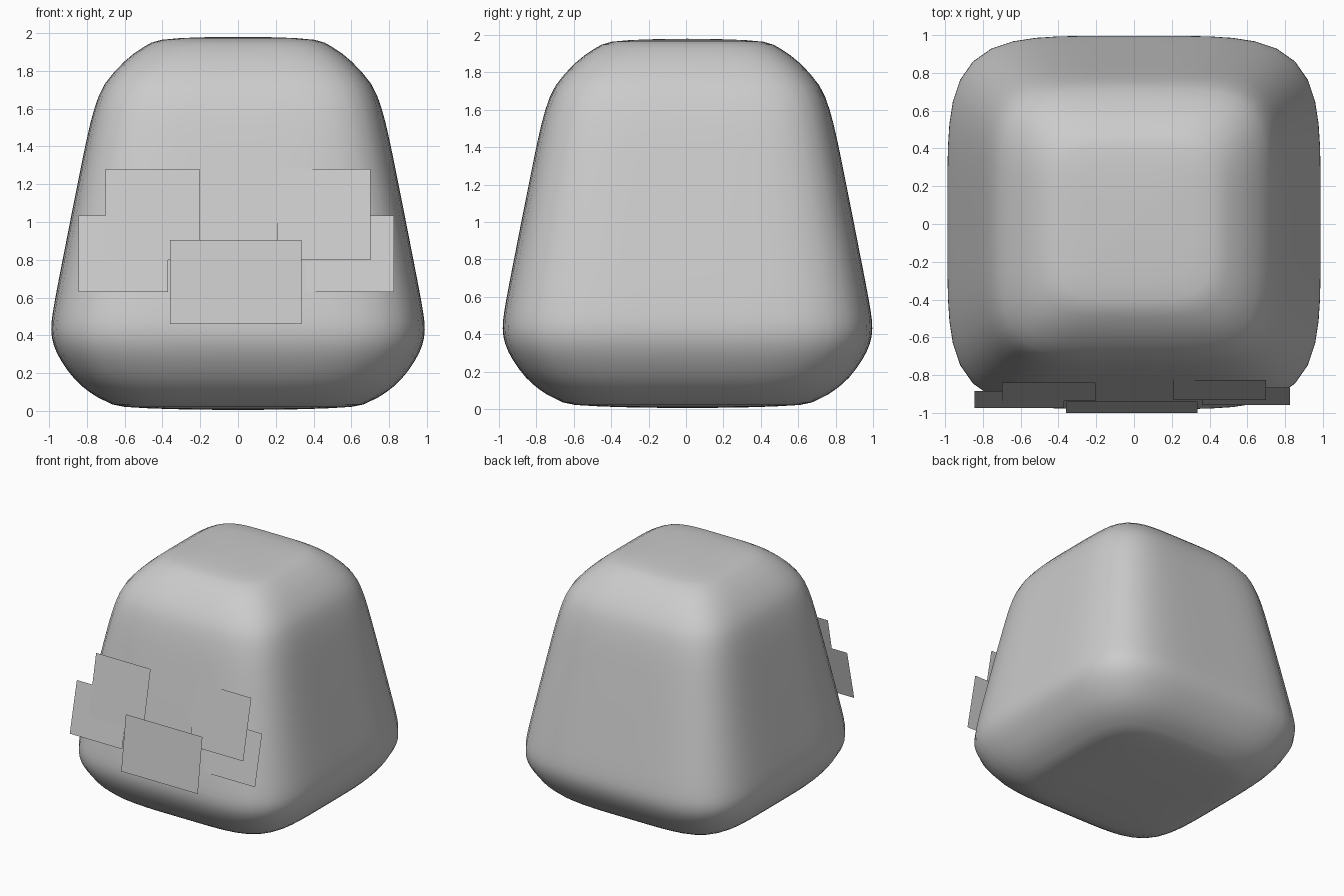
import bpy, bmesh, math
from mathutils import Vector

if "Cube" in bpy.data.objects:
    bpy.data.objects.remove(bpy.data.objects["Cube"])

# Half width and height of the body silhouette, bottom centre to top centre
PROFILE = [(0.0, 0.006), (0.3, 0.009), (0.6, 0.022), (0.70, 0.052), (0.785, 0.10),
           (0.865, 0.17), (0.935, 0.265), (0.975, 0.35), (0.988, 0.43), (0.98, 0.52),
           (0.955, 0.66), (0.92, 0.84), (0.875, 1.07), (0.835, 1.27), (0.80, 1.44),
           (0.76, 1.60), (0.705, 1.73), (0.60, 1.85), (0.50, 1.925), (0.405, 1.964),
           (0.2, 1.977), (0.0, 1.98)]
CENTRE_Y = 0.008
SIDES = 64
POWER = 4.7


def smooth_path(points, steps):
    """Catmull-Rom interpolation through the points."""
    pts = [Vector(p) for p in points]
    pts = [2 * pts[0] - pts[1]] + pts + [2 * pts[-1] - pts[-2]]
    out = []
    for a, b, c, d in zip(pts, pts[1:], pts[2:], pts[3:]):
        for i in range(steps):
            t = i / steps
            out.append(0.5 * (2 * b + (c - a) * t + (2 * a - 5 * b + 4 * c - d) * t * t
                              + (3 * b - a - 3 * c + d) * t ** 3))
    return out + [pts[-2]]


def add_object(name, bm):
    mesh = bpy.data.meshes.new(name)
    bm.to_mesh(mesh)
    bm.free()
    obj = bpy.data.objects.new(name, mesh)
    bpy.context.collection.objects.link(obj)
    return obj


# Body: rounded-square sections lofted along the profile
section = []
for i in range(SIDES):
    a = 2 * math.pi * i / SIDES
    c, s = math.cos(a), math.sin(a)
    r = (abs(c) ** POWER + abs(s) ** POWER) ** (-1 / POWER)
    section.append((r * c, r * s))

bm = bmesh.new()
path = smooth_path(PROFILE, 2)
rings = [[bm.verts.new((w * x, CENTRE_Y + w * y, z)) for x, y in section]
         for w, z in path[1:-1]]
for low, high in zip(rings, rings[1:]):
    for i in range(SIDES):
        j = (i + 1) % SIDES
        bm.faces.new((low[i], low[j], high[j], high[i]))
bottom = bm.verts.new((0, CENTRE_Y, path[0].y))
top = bm.verts.new((0, CENTRE_Y, path[-1].y))
for i in range(SIDES):
    j = (i + 1) % SIDES
    bm.faces.new((bottom, rings[0][j], rings[0][i]))
    bm.faces.new((top, rings[-1][i], rings[-1][j]))
for f in bm.faces:
    f.smooth = True
body = add_object("body", bm)
# Thin inner shell
shell = body.modifiers.new("shell", "SOLIDIFY")
shell.thickness = 0.012
shell.offset = -1


def face_card(name, x0, x1, z0, z1, y_low, y_high):
    """Flat card leaning with the front of the body."""
    bm = bmesh.new()
    bm.faces.new([bm.verts.new(p) for p in ((x0, y_low, z0), (x1, y_low, z0),
                                            (x1, y_high, z1), (x0, y_high, z1))])
    return add_object(name, bm)


# Face cards on the front
face_card("left_eye", -0.70, -0.205, 0.80, 1.28, -0.938, -0.84)
face_card("right_eye", 0.21, 0.70, 0.80, 1.28, -0.932, -0.827)
face_card("left_cheek", -0.845, -0.37, 0.63, 1.035, -0.975, -0.883)
face_card("right_cheek", 0.36, 0.825, 0.63, 1.035, -0.957, -0.866)
face_card("mouth", -0.36, 0.335, 0.46, 0.905, -1.0, -0.94)
